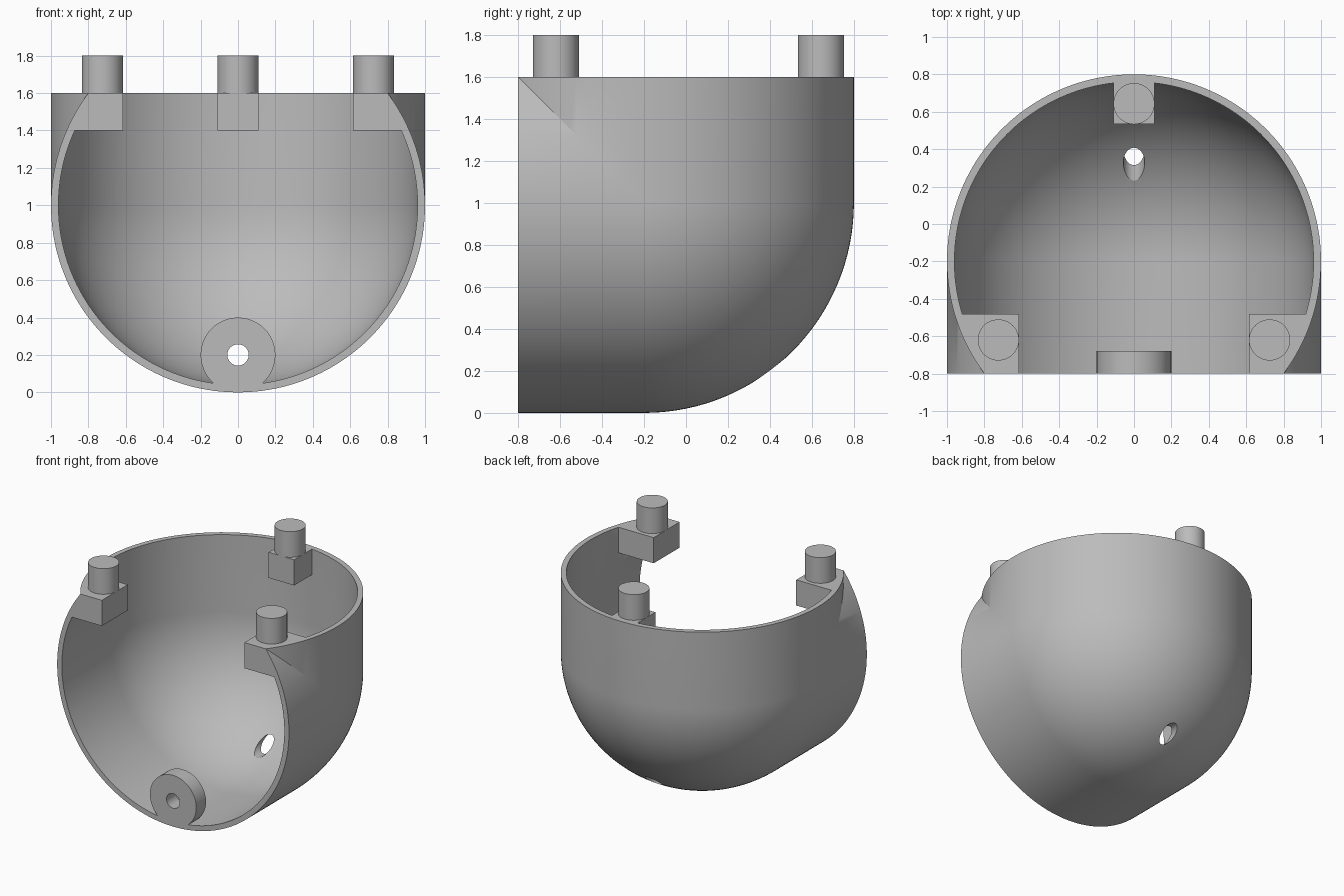
import bpy, bmesh, math
from mathutils import Matrix

default = bpy.data.objects.get("Cube")
if default:
    bpy.data.objects.remove(default, do_unlink=True)

grey = bpy.data.materials.new("plain grey")
grey.use_nodes = True
colour = (0.5, 0.5, 0.5, 1)
grey.diffuse_color = colour
grey.node_tree.nodes["Principled BSDF"].inputs["Base Color"].default_value = colour

CY, CZ = -0.2, 1.0      # centre of the rounded bowl
REACH = 0.6             # extension forwards and upwards
SEGS, ARC = 96, 32


def finish(bm, name):
    bmesh.ops.recalc_face_normals(bm, faces=bm.faces)
    mesh = bpy.data.meshes.new(name)
    bm.to_mesh(mesh)
    bm.free()
    mesh.materials.append(grey)
    obj = bpy.data.objects.new(name, mesh)
    bpy.context.collection.objects.link(obj)
    return obj


def section(r, reach):
    """Side profile at one width: floor, round back, wall, rim and notch."""
    n = min(r, reach)
    pts = [(CY - reach, CZ - r)]
    for k in range(ARC + 1):
        a = math.pi / 2 * k / ARC
        pts.append((CY + r * math.sin(a), CZ - r * math.cos(a)))
    pts += [(CY + r, CZ + reach), (CY - n, CZ + reach),
            (CY - n, CZ + n), (CY - reach, CZ + n)]
    return pts


def bowl(name, radius, reach):
    """Solid made by two crossing round bodies that share a spherical corner."""
    edge = math.asin(reach / radius)
    angles = sorted([math.pi * i / SEGS for i in range(SEGS + 1)] + [edge, math.pi - edge])
    bm = bmesh.new()
    rings = []
    for t in angles:
        r = max(0.0, radius * math.sin(t))
        rings.append([bm.verts.new((radius * math.cos(t), y, z)) for y, z in section(r, reach)])
    for a, b in zip(rings, rings[1:]):
        for i in range(len(a)):
            j = (i + 1) % len(a)
            bm.faces.new((a[i], a[j], b[j], b[i]))
    bmesh.ops.remove_doubles(bm, verts=bm.verts, dist=1e-5)
    bmesh.ops.dissolve_degenerate(bm, dist=1e-6, edges=bm.edges)
    return finish(bm, name)


def box(name, low, high):
    bm = bmesh.new()
    bmesh.ops.create_cube(bm, size=1)
    for v in bm.verts:
        v.co = [(l + h) / 2 + c * (h - l) for c, l, h in zip(v.co, low, high)]
    return finish(bm, name)


def cylinder(name, radius, length, centre, along_y=False):
    bm = bmesh.new()
    turn = Matrix.Rotation(math.pi / 2, 4, 'X') if along_y else Matrix()
    bmesh.ops.create_cone(bm, cap_ends=True, segments=48, radius1=radius, radius2=radius,
                          depth=length, matrix=Matrix.Translation(centre) @ turn)
    return finish(bm, name)


def cut(target, tool):
    """Subtract the tool from the target and remove it."""
    mod = target.modifiers.new("cut", 'BOOLEAN')
    mod.operation, mod.solver, mod.object = 'DIFFERENCE', 'EXACT', tool
    bpy.context.view_layer.objects.active = target
    bpy.ops.object.modifier_apply(modifier=mod.name)
    bpy.data.objects.remove(tool, do_unlink=True)


def smooth(obj):
    bpy.ops.object.select_all(action='DESELECT')
    obj.select_set(True)
    bpy.context.view_layer.objects.active = obj
    bpy.ops.object.shade_smooth_by_angle(angle=math.radians(25))


# Cavity, keeping material for the peg blocks and the front boss
cavity = bowl("cavity", 0.96, REACH + 0.1)
cut(cavity, box("left_block", (0.615, -1, 1.4), (1.1, -0.48, 1.8)))
cut(cavity, box("right_block", (-1.1, -1, 1.4), (-0.615, -0.48, 1.8)))
cut(cavity, box("back_block", (-0.11, 0.535, 1.4), (0.11, 1, 1.8)))
cut(cavity, cylinder("boss", 0.2, 0.32, (0, -0.84, 0.2), True))

# Shell with its blocks and boss, bored from front to back
shell = bowl("shell", 1.0, REACH)
cut(shell, cavity)
cut(shell, cylinder("bore", 0.057, 3, (0, 0, 0.2), True))
smooth(shell)

# Locating pegs on the blocks
for name, x, y in (("left_peg", 0.725, -0.62), ("right_peg", -0.725, -0.62), ("back_peg", 0, 0.643)):
    smooth(cylinder(name, 0.11, 0.2, (x, y, 1.7)))
